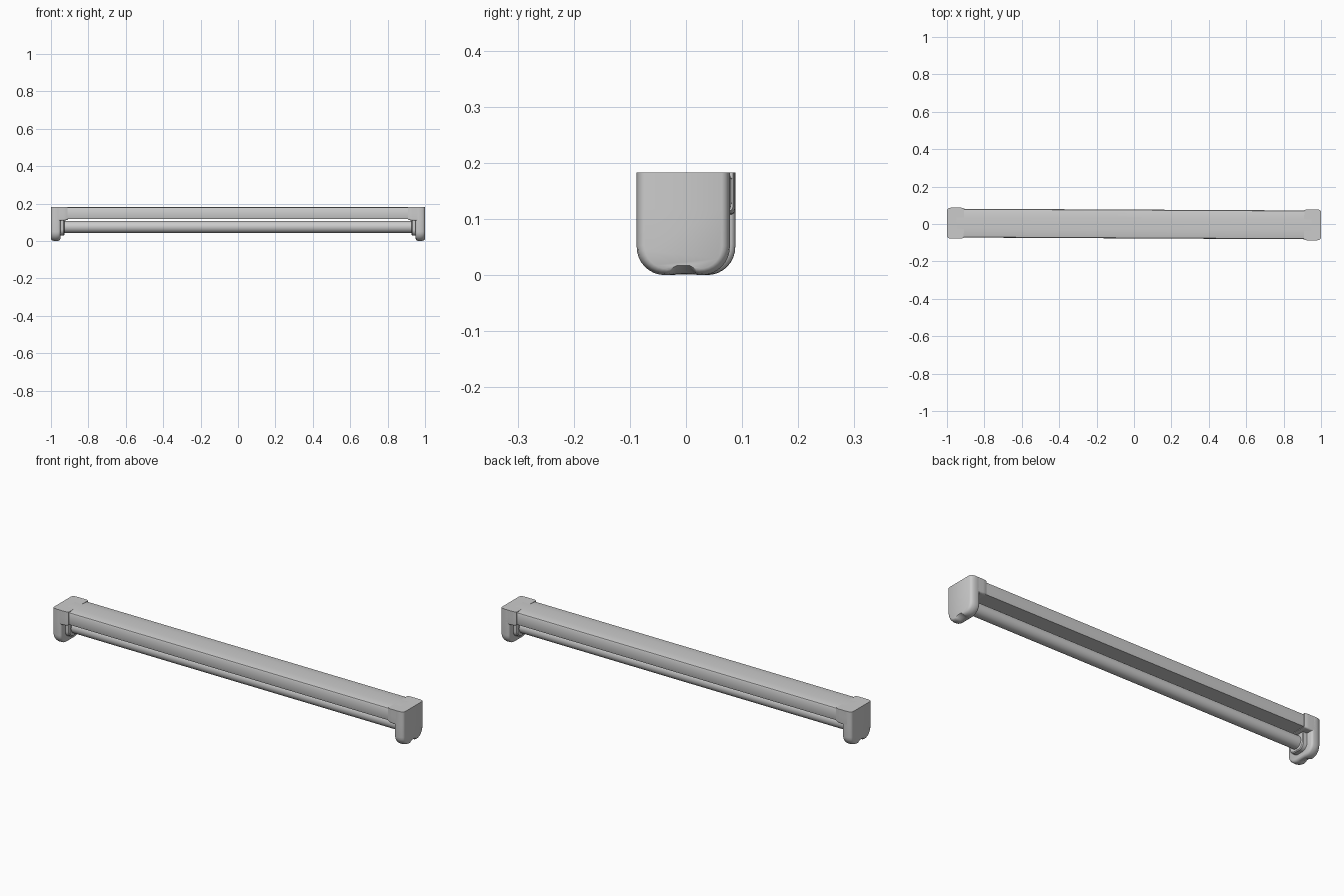
import bpy, bmesh
from math import sin, cos, pi
from mathutils import Matrix

if "Cube" in bpy.data.objects:
    bpy.data.objects.remove(bpy.data.objects["Cube"])

YAW = Matrix.Rotation(-0.005, 4, 'Z')  # fixture sits very slightly turned


def loft(name, rings, mirrored=False, angle=0.6):
    """Skin closed rings of (x, y, z) points, capped, optionally copied to the other end."""
    bm = bmesh.new()
    turns = (0, pi) if mirrored else (0,)
    for turn in turns:
        rot = YAW @ Matrix.Rotation(turn, 4, 'Z')
        loops = [[bm.verts.new(rot @ Matrix.Translation(p).translation) for p in r] for r in rings]
        n = len(loops[0])
        for a, b in zip(loops, loops[1:]):
            for i in range(n):
                j = (i + 1) % n
                bm.faces.new((a[i], a[j], b[j], b[i]))
        bm.faces.new(loops[0][::-1])
        bm.faces.new(loops[-1])
    bmesh.ops.recalc_face_normals(bm, faces=bm.faces)
    me = bpy.data.meshes.new(name)
    bm.to_mesh(me)
    bm.free()
    ob = bpy.data.objects.new(name, me)
    bpy.context.collection.objects.link(ob)
    bpy.ops.object.select_all(action='DESELECT')
    ob.select_set(True)
    bpy.context.view_layer.objects.active = ob
    bpy.ops.object.shade_smooth_by_angle(angle=angle)
    return ob


def cup(x, w, low, r, top=0.183, notch=0.0):
    """U-shaped ring: flat top, rounded lower corners, optional dip at bottom centre."""
    half = [(w, top), (w, (top + low + r) / 2)]
    for k in range(9):
        t = k / 8 * pi / 2
        half.append((w - r + r * cos(t), low + r - r * sin(t)))
    base = w - r
    half += [(base * f, low + notch * d) for f, d in ((0.8, 0), (0.6, 0.5), (0.4, 1))]
    pts = half + [(-y, z) for y, z in reversed(half)]
    return [(x, y, z) for y, z in pts]


def circle(x, r, z, n=32):
    return [(x, r * cos(2 * pi * i / n), z + r * sin(2 * pi * i / n)) for i in range(n)]


# long housing with a softly crowned top
side = [(0.074, 0.117), (0.076, 0.122), (0.077, 0.172), (0.074, 0.178), (0.06, 0.181), (0.03, 0.183)]
section = side + [(-y, z) for y, z in reversed(side)]
loft("housing", [[(x, y, z) for y, z in section] for x in (-0.95, 0.95)])

# end cap legs with softened outer rim and a small dip under the outer edge
loft("end_cap_leg", [
    cup(0.950, 0.076, 0.012, 0.045),
    cup(0.953, 0.081, 0.005, 0.048),
    cup(0.960, 0.083, 0.001, 0.050),
    cup(0.976, 0.083, 0.000, 0.050, notch=0.003),
    cup(0.989, 0.081, 0.002, 0.050, notch=0.009),
    cup(0.997, 0.076, 0.006, 0.046, notch=0.009),
    cup(1.000, 0.069, 0.011, 0.041, notch=0.006),
], mirrored=True, angle=0.8)

# collar of the end cap that wraps the housing
loft("end_cap_collar", [
    cup(0.910, 0.079, 0.114, 0.008),
    cup(0.920, 0.082, 0.111, 0.008),
    cup(0.932, 0.083, 0.109, 0.008),
    cup(0.975, 0.083, 0.107, 0.008),
], mirrored=True, angle=0.8)

# stepped tube holder on the inner side of each leg
loft("tube_holder", [
    cup(0.928, 0.043, 0.034, 0.030, top=0.118),
    cup(0.932, 0.047, 0.030, 0.032, top=0.118),
    cup(0.956, 0.049, 0.028, 0.034, top=0.118),
], mirrored=True)

# fluorescent tube
loft("tube", [circle(x, r, 0.075) for x, r in
              ((-0.935, 0.032), (0.935, 0.032))])
